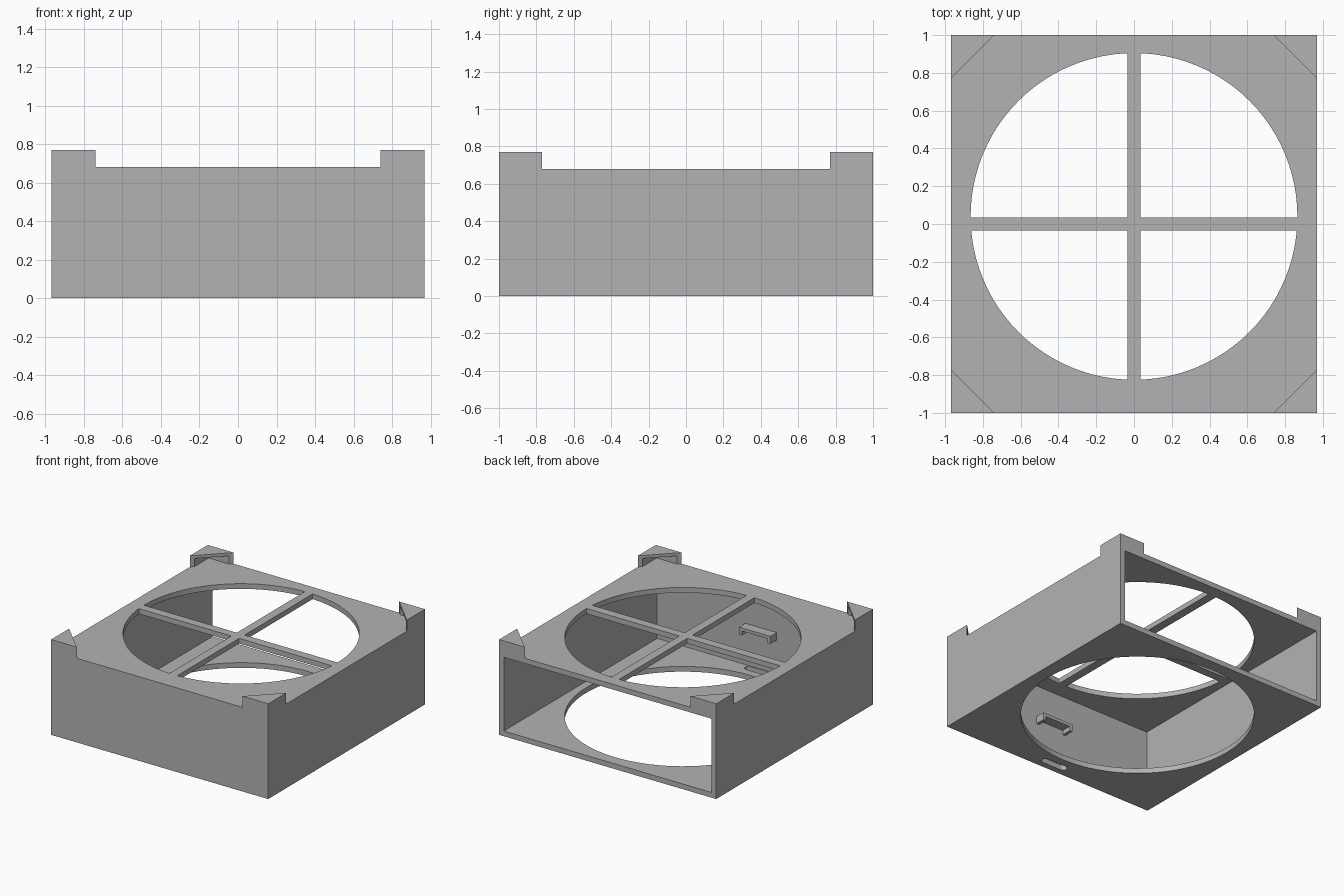
import bpy, bmesh, math

cube = bpy.data.objects.get("Cube")
if cube:
    bpy.data.objects.remove(cube, do_unlink=True)

# Main dimensions
W, D, H = 0.97, 1.0, 0.68        # half width, half depth, body height
T = 0.042                        # wall thickness
FOOT, FOOT_TOP, SKIN = 0.23, 0.77, 0.024
HOLE_R, HOLE_Y, BAR = 0.865, 0.04, 0.035

grey = bpy.data.materials.new("mid_grey")
grey.use_nodes = True
colour = (0.45, 0.45, 0.45, 1)
grey.diffuse_color = colour
grey.node_tree.nodes["Principled BSDF"].inputs["Base Color"].default_value = colour


def prism(name, outline, z0, z1):
    """Extrude a flat outline from z0 up to z1."""
    bm = bmesh.new()
    base = bm.faces.new([bm.verts.new((x, y, z0)) for x, y in outline])
    top = bmesh.ops.extrude_face_region(bm, geom=[base])["geom"]
    for v in top:
        if isinstance(v, bmesh.types.BMVert):
            v.co.z = z1
    bmesh.ops.recalc_face_normals(bm, faces=bm.faces)
    mesh = bpy.data.meshes.new(name)
    bm.to_mesh(mesh)
    bm.free()
    mesh.materials.append(grey)
    ob = bpy.data.objects.new(name, mesh)
    bpy.context.scene.collection.objects.link(ob)
    return ob


def box(name, x0, x1, y0, y1, z0, z1):
    return prism(name, [(x0, y0), (x1, y0), (x1, y1), (x0, y1)], z0, z1)


def slot(name, half, r, cy, z0, z1, n):
    """Round-ended outline; half = 0 gives a circle."""
    pts = []
    for side in (1, -1):
        count = n // 2 + (1 if half else 0)
        for i in range(count):
            a = math.pi * i / (n // 2) - side * math.pi / 2
            pts.append((side * half + r * math.cos(a), cy + r * math.sin(a)))
    return prism(name, pts, z0, z1)


def cut(ob, *cutters):
    """Subtract the cutters, bake the result and remove them."""
    for c in cutters:
        c.hide_render = True
        mod = ob.modifiers.new("cut", 'BOOLEAN')
        mod.operation = 'DIFFERENCE'
        mod.solver = 'EXACT'
        mod.object = c
    bpy.context.view_layer.update()
    graph = bpy.context.evaluated_depsgraph_get()
    mesh = bpy.data.meshes.new_from_object(ob.evaluated_get(graph))
    ob.modifiers.clear()
    ob.data = mesh
    for c in cutters:
        bpy.data.objects.remove(c, do_unlink=True)


# Body: box open at the back, with a floor hole, a barred top hole and a floor slot
top_hole = slot("top_hole", 0, HOLE_R, HOLE_Y, H / 2, H + 0.1, 96)
cut(top_hole,
    box("bar_x", -W, W, -BAR, BAR, 0, 1),
    box("bar_y", -BAR, BAR, -D, D, 0, 1))
body = box("body", -W, W, -D, D, 0, H)
cut(body,
    box("cavity", -W + T, W - T, -D + T, D + 0.1, T, H - T),
    slot("floor_hole", 0, HOLE_R, HOLE_Y, -0.1, H / 3, 96),
    slot("floor_slot", 0.085, 0.03, -0.92, -0.1, 0.1, 16),
    top_hole)

# Hollow triangular corner feet, open toward the middle
for sx, xname in ((1, "left"), (-1, "right")):
    for sy, yname in ((1, "back"), (-1, "front")):
        def corner(inset, reach):
            return [(sx * (W - a), sy * (D - b)) for a, b in
                    ((inset, inset), (reach, inset), (inset, reach))]
        foot = prism(f"{yname}_{xname}_foot", corner(0, FOOT), H, FOOT_TOP)
        cut(foot, prism("hollow", corner(SKIN, FOOT + 0.1), H - 0.05, FOOT_TOP - SKIN))

# Cable clip on the inside of the front wall: plate with two short legs
wall = -D + T
clip = box("cable_clip", -0.14, 0.14, wall - 0.01, wall + 0.08, 0.315, 0.375)
cut(clip, box("clip_gap", -0.115, 0.115, wall - 0.1, wall + 0.2, 0.2, 0.35))
